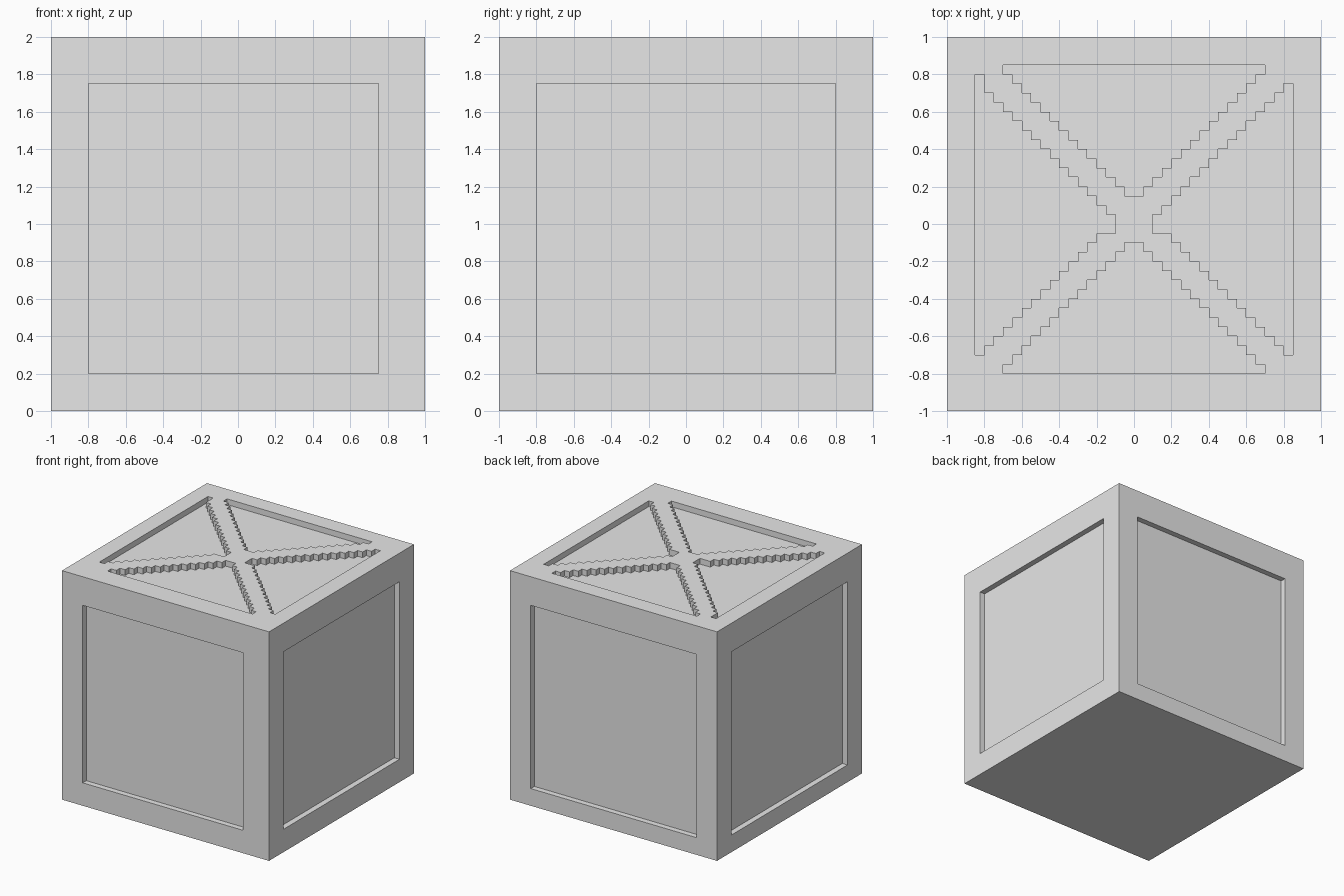
import bpy
import bmesh
from mathutils import Matrix, Vector

STEP = 0.05    # stair size, also the depth of every recess

if "Cube" in bpy.data.objects:
    bpy.data.objects.remove(bpy.data.objects["Cube"])

grey = bpy.data.materials.new("plain grey")
grey.use_nodes = True
grey.diffuse_color = (0.8, 0.8, 0.8, 1)
grey.node_tree.nodes["Principled BSDF"].inputs["Base Color"].default_value = (0.8, 0.8, 0.8, 1)


def add_box(bm, low, high):
    low, high = Vector(low), Vector(high)
    matrix = Matrix.Translation((low + high) / 2) @ Matrix.Diagonal((*(high - low), 1))
    bmesh.ops.create_cube(bm, size=1, matrix=matrix)


def make_object(name, bm):
    bmesh.ops.recalc_face_normals(bm, faces=bm.faces)
    mesh = bpy.data.meshes.new(name)
    bm.to_mesh(mesh)
    bm.free()
    mesh.materials.append(grey)
    obj = bpy.data.objects.new(name, mesh)
    bpy.context.collection.objects.link(obj)
    return obj


def add_stair_triangle(bm, spans, start, sign, swap):
    """Prism through the lid; spans run from the outer edge to the centre."""
    low_side, high_side = [], []
    for i, (low, high) in enumerate(spans):
        for edge in (start - i * STEP, start - (i + 1) * STEP):
            low_side.append((low, sign * edge))
            high_side.append((high, sign * edge))
    outline = []
    for u, v in high_side + low_side[::-1]:
        point = Vector((v, u, 2 - STEP) if swap else (u, v, 2 - STEP))
        if not outline or (point - outline[-1]).length > STEP / 10:
            outline.append(point)
    face = bm.faces.new([bm.verts.new(p) for p in outline])
    top = bmesh.ops.extrude_face_region(bm, geom=[face])["geom"]
    bmesh.ops.translate(bm, verts=[g for g in top if isinstance(g, bmesh.types.BMVert)],
                        vec=(0, 0, 2 * STEP))


# Solid crate
bm = bmesh.new()
add_box(bm, (-1, -1, 0), (1, 1, 2))
crate = make_object("crate", bm)

# Square side panels: front, back, right-hand and left-hand faces
bm = bmesh.new()
inner, outer = 1 - STEP, 1 + STEP
add_box(bm, (-0.8, -outer, 0.2), (0.75, -inner, 1.75))
add_box(bm, (-0.8, inner, 0.15), (0.8, outer, 1.75))
add_box(bm, (inner, -0.8, 0.2), (outer, 0.8, 1.75))
add_box(bm, (-outer, -0.8, 0.15), (-inner, 0.8, 1.75))

# Stepped triangles on the lid, leaving a diagonal cross
rows = [(-0.7 + i * STEP, 0.7 - i * STEP) for i in range(14)]
columns = [(min(-0.7 + i * STEP, -STEP), 0.75 - i * STEP) for i in range(15)]
add_stair_triangle(bm, rows, 0.85, 1, False)
add_stair_triangle(bm, rows, 0.8, -1, False)
add_stair_triangle(bm, columns, 0.85, 1, True)
add_stair_triangle(bm, [(-0.7, 0.8)] + columns[1:], 0.85, -1, True)
cutter = make_object("recess_cutter", bm)
cutter.hide_render = True

# Cut the recesses and drop the cutter
cut = crate.modifiers.new("recesses", "BOOLEAN")
cut.operation = "DIFFERENCE"
cut.solver = "EXACT"
cut.object = cutter
bpy.context.view_layer.objects.active = crate
crate.select_set(True)
bpy.ops.object.modifier_apply(modifier=cut.name)
bpy.data.objects.remove(cutter)
